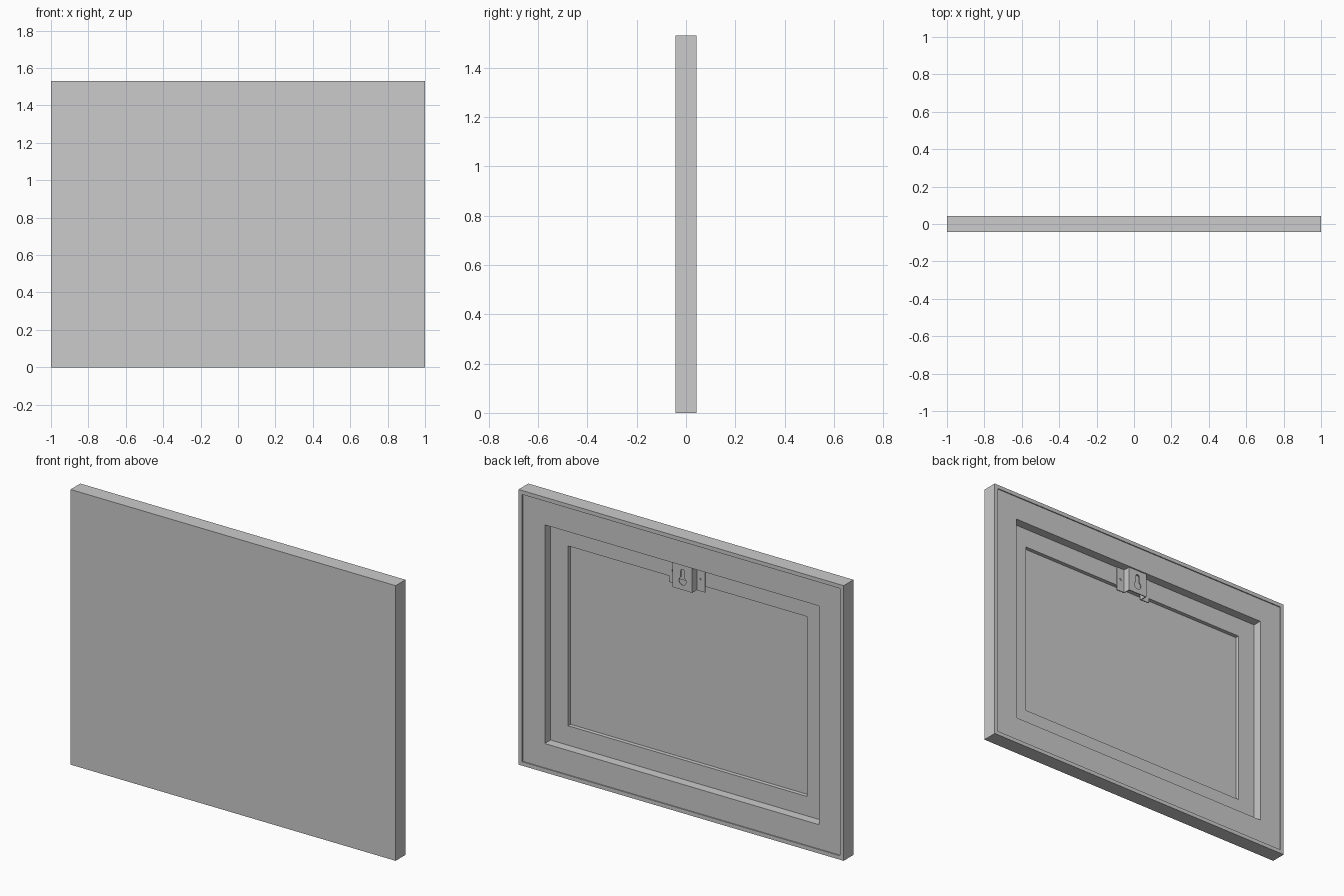
import bpy, bmesh, math

if "Cube" in bpy.data.objects:
    bpy.data.objects.remove(bpy.data.objects["Cube"])

W, H = 1.0, 1.53      # half width, full height
BACK = 0.043          # half depth


def new_object(name, bm):
    bmesh.ops.recalc_face_normals(bm, faces=bm.faces)
    me = bpy.data.meshes.new(name)
    bm.to_mesh(me)
    bm.free()
    ob = bpy.data.objects.new(name, me)
    bpy.context.collection.objects.link(ob)
    return ob


def rect_loft(name, section, closed):
    """Rectangular rings given as (inset from the outline, y), bridged in order."""
    bm = bmesh.new()
    rings = []
    for i, y in section:
        x, lo, hi = W - i, i, H - i
        rings.append([bm.verts.new(c) for c in
                      ((-x, y, lo), (x, y, lo), (x, y, hi), (-x, y, hi))])
    pairs = list(zip(rings, rings[1:]))
    if closed:
        pairs.append((rings[-1], rings[0]))
    else:
        bm.faces.new(rings[0])
        bm.faces.new(rings[-1])
    for a, b in pairs:
        for k in range(4):
            n = (k + 1) % 4
            bm.faces.new((a[k], a[n], b[n], b[k]))
    return new_object(name, bm)


def prism(name, outline, direction):
    """Extrude a flat outline of 3D points along a direction."""
    bm = bmesh.new()
    face = bm.faces.new([bm.verts.new(p) for p in outline])
    ext = bmesh.ops.extrude_face_region(bm, geom=[face])
    moved = [v for v in ext["geom"] if isinstance(v, bmesh.types.BMVert)]
    bmesh.ops.translate(bm, verts=moved, vec=direction)
    if face.is_valid and all(len(e.link_faces) == 1 for e in face.edges):
        bm.faces.new(list(face.verts))
    return new_object(name, bm)


def arc(cx, cz, r, a0, a1, n):
    return [(cx + r * math.cos(a0 + (a1 - a0) * k / n),
             cz + r * math.sin(a0 + (a1 - a0) * k / n)) for k in range(n + 1)]


def cut(target, outline):
    """Punch a hole with an x-z outline straight through in y."""
    cutter = prism("hole_cutter", [(x, -0.0125, z) if abs(x) > 0.05 else (x, 0.0, z)
                                   for x, z in outline], (0, 0.06, 0))
    cutter.hide_render = True
    for v in cutter.data.vertices:
        v.co.y -= 0.01
    mod = target.modifiers.new("hole", "BOOLEAN")
    mod.operation, mod.solver, mod.object = "DIFFERENCE", "EXACT", cutter
    bpy.context.view_layer.objects.active = target
    bpy.ops.object.modifier_apply(modifier=mod.name)
    bpy.data.objects.remove(cutter)


# Canvas: front sheet with wrapped side walls forming a thin raised rim
LIP, SHEET = 0.022, -0.036
rect_loft("canvas", [(0, -BACK), (0, BACK), (LIP, BACK), (LIP, SHEET)], closed=False)

# Stretcher frame with a stepped inner edge
STEP = -0.014
rect_loft("stretcher_frame", [(LIP, SHEET), (LIP, 0.037), (0.157, 0.037),
                              (0.157, STEP), (0.265, STEP), (0.265, SHEET)], closed=True)

# Hanger: bent hat-shaped strip
T, TOP, BOTTOM, RAISED = 0.005, 1.372, 1.234, 0.031
half = [(0.06 - T, RAISED - T), (0.06 - T, STEP), (0.11, STEP),
        (0.11, STEP + T), (0.06, STEP + T), (0.06, RAISED)]
profile = half + [(-x, y) for x, y in reversed(half)]
hanger = prism("hanger_bracket", [(x, y, BOTTOM) for x, y in profile],
               (0, 0, TOP - BOTTOM))

# Keyhole in the raised plate
R, S, CZ, SLOT_TOP = 0.022, 0.011, 1.283, 1.338
a = math.acos(S / R)
cut(hanger, arc(0, CZ, R, math.pi - a, 2 * math.pi + a, 20)
    + arc(0, SLOT_TOP, S, 0, math.pi, 10))

# Screw holes in the flanges
for side in (-1, 1):
    cut(hanger, arc(side * 0.086, 1.303, 0.007, 0, 2 * math.pi, 12)[:-1])
